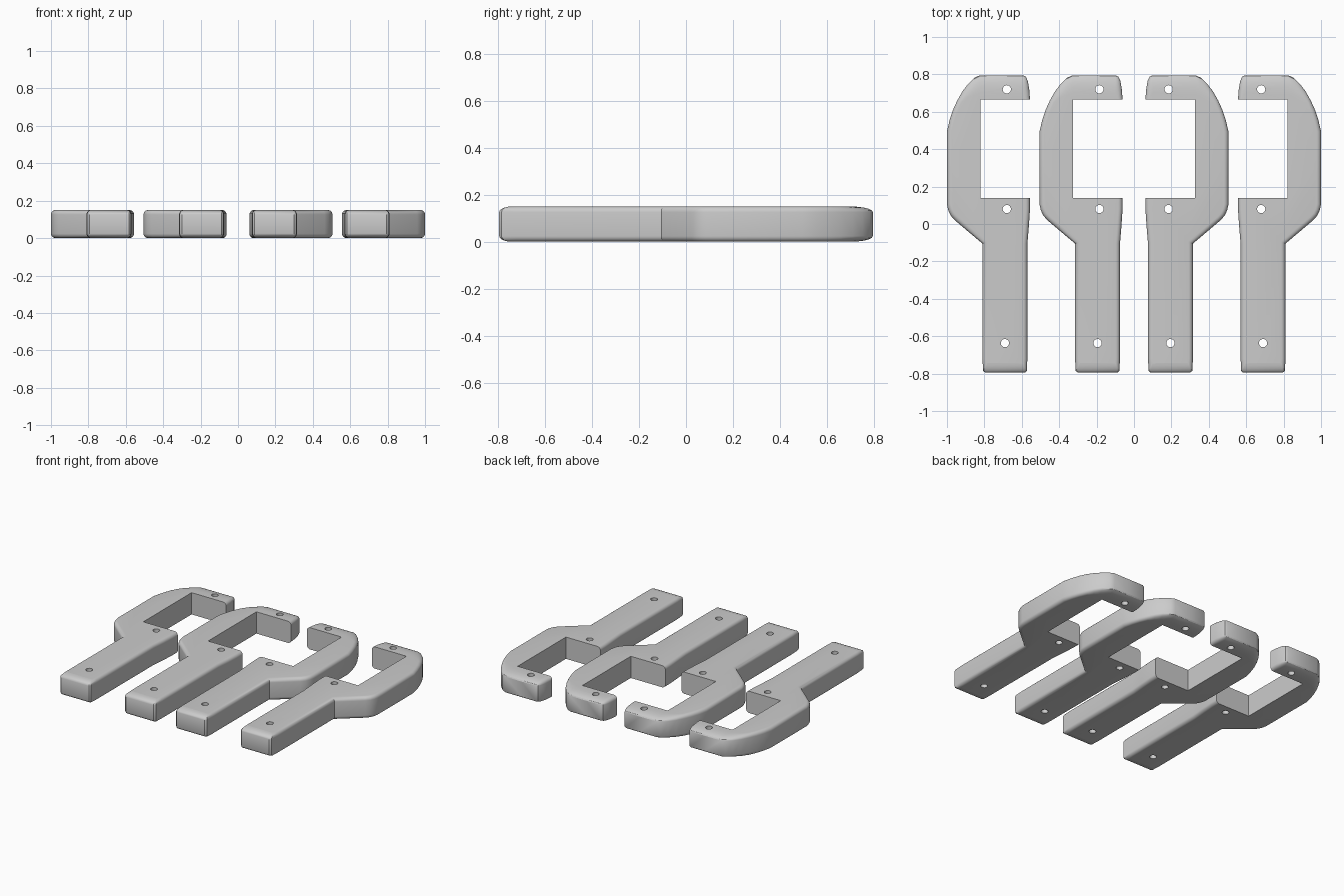
import bpy, bmesh, math
from mathutils import Vector

if "Cube" in bpy.data.objects:
    bpy.data.objects.remove(bpy.data.objects["Cube"])

H, R = 0.15, 0.024          # thickness, edge rounding
STEPS = 5

# Closed silhouette of one handle half (window is cut later), counter-clockwise
OUTLINE = [(-0.795, -0.795), (-0.583, -0.795), (-0.573, -0.785), (-0.57, -0.72),
           (-0.57, -0.105), (-0.562, -0.01), (-0.556, 0.08), (-0.556, 0.14),
           (-0.556, 0.40), (-0.556, 0.665), (-0.56, 0.72), (-0.568, 0.765),
           (-0.578, 0.787), (-0.592, 0.795), (-0.70, 0.795), (-0.825, 0.795),
           (-0.852, 0.782), (-0.885, 0.751), (-0.917, 0.71), (-0.945, 0.66),
           (-0.968, 0.61), (-0.986, 0.555), (-1.0, 0.495), (-1.0, 0.30),
           (-1.0, 0.105), (-0.993, 0.073), (-0.98, 0.045), (-0.958, 0.02),
           (-0.81, -0.105), (-0.81, -0.72), (-0.807, -0.785)]
HOLES = [(-0.68, 0.72), (-0.68, 0.08), (-0.69, -0.637)]


def inset_points(pts, amount):
    """Move the outline inward by amount (fraction of the full rounding)."""
    res, n = [], len(pts)
    for i in range(n):
        a, b, c = (Vector(pts[(i + k) % n]) for k in (-1, 0, 1))
        d1, d2 = (b - a).normalized(), (c - b).normalized()
        n1, n2 = Vector((-d1.y, d1.x)), Vector((-d2.y, d2.x))
        p = b + (n1 + n2) / (1 + n1.dot(n2)) * R * amount
        # longer, softer roll-off at the head and the handle end
        p.y -= 0.07 * amount * min(1, max(0, (b.y - 0.67) / 0.11))
        p.y += 0.03 * amount * min(1, max(0, (-0.72 - b.y) / 0.06))
        res.append(p)
    return res


def new_object(name, bm):
    bmesh.ops.recalc_face_normals(bm, faces=bm.faces)
    me = bpy.data.meshes.new(name)
    bm.to_mesh(me)
    bm.free()
    ob = bpy.data.objects.new(name, me)
    bpy.context.collection.objects.link(ob)
    return ob


def make_body(name, place):
    bm = bmesh.new()
    lower = [(R * (1 - math.cos(t)), 1 - math.sin(t))
             for t in (k * math.pi / 2 / STEPS for k in range(STEPS + 1))]
    levels = lower + [(H - z, a) for z, a in reversed(lower)]
    rings = [[bm.verts.new((place(p.x), p.y, z)) for p in inset_points(OUTLINE, a)]
             for z, a in levels]
    n = len(OUTLINE)
    for r0, r1 in zip(rings, rings[1:]):
        for i in range(n):
            j = (i + 1) % n
            bm.faces.new((r0[i], r0[j], r1[j], r1[i]))
    bm.faces.new(rings[0][::-1])
    bm.faces.new(rings[-1])
    return new_object(name, bm)


def make_cutter(place):
    bm = bmesh.new()
    # window block, open toward the inner edge
    x0, x1, y0, y1 = -0.82, -0.5, 0.138, 0.665
    box = bmesh.ops.create_cube(bm, size=1)['verts']
    for v in box:
        v.co = (place(x0 if v.co.x < 0 else x1), y0 if v.co.y < 0 else y1,
                -0.1 if v.co.z < 0 else 0.3)
    # screw holes
    for x, y in HOLES:
        cyl = bmesh.ops.create_cone(bm, cap_ends=True, segments=24,
                                    radius1=0.022, radius2=0.022, depth=0.4)['verts']
        bmesh.ops.translate(bm, verts=cyl, vec=(place(x), y, 0.1))
    return new_object("cutter", bm)


def make_half(name, shift, side):
    place = lambda x: side * (x + shift)
    body, cutter = make_body(name, place), make_cutter(place)
    cutter.hide_render = True
    mod = body.modifiers.new("window_and_holes", 'BOOLEAN')
    mod.operation, mod.solver, mod.object = 'DIFFERENCE', 'EXACT', cutter
    bpy.ops.object.select_all(action='DESELECT')
    body.select_set(True)
    bpy.context.view_layer.objects.active = body
    bpy.ops.object.modifier_apply(modifier=mod.name)
    bpy.data.objects.remove(cutter)
    bpy.ops.object.shade_smooth_by_angle(angle=math.radians(30))


# Two halves on the left, mirrored on the right
for side, label in ((1, "left"), (-1, "right")):
    make_half(f"outer_handle_half_{label}", 0.0, side)
    make_half(f"inner_handle_half_{label}", 0.495, side)
